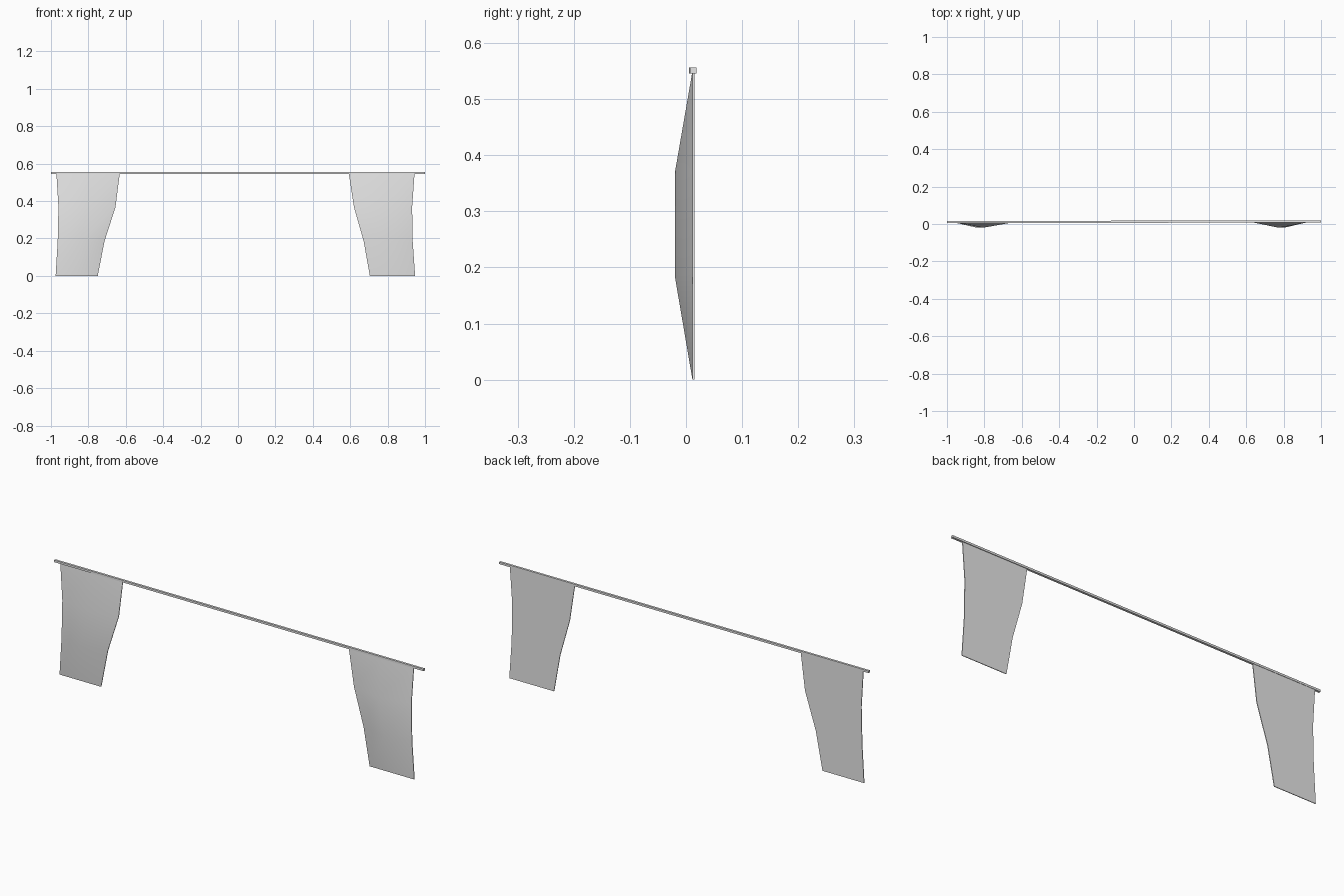
import bpy
import bmesh
import math

cube = bpy.data.objects.get("Cube")
if cube:
    bpy.data.objects.remove(cube, do_unlink=True)


def make_material(name, color):
    mat = bpy.data.materials.new(name)
    mat.use_nodes = True
    mat.diffuse_color = color
    mat.node_tree.nodes["Principled BSDF"].inputs["Base Color"].default_value = color
    return mat


grey = make_material("light grey", (0.8, 0.8, 0.8, 1))

BACK, EDGE, BULGE = 0.015, 0.0115, -0.02
HEIGHTS = (0, 0.185, 0.368, 0.55)


def make_curtain(name, spans):
    """Flat-backed cloth panel whose middle swells towards the front."""
    bm = bmesh.new()
    rings = []
    for i, (z, (x0, x1)) in enumerate(zip(HEIGHTS, spans)):
        crest = BULGE if 0 < i < len(spans) - 1 else EDGE
        section = ((x0, BACK), (x0, EDGE), ((x0 + x1) / 2, crest), (x1, EDGE), (x1, BACK))
        rings.append([bm.verts.new((x, y, z)) for x, y in section])
    for low, high in zip(rings, rings[1:]):
        for j in range(len(low)):
            k = (j + 1) % len(low)
            bm.faces.new((low[j], low[k], high[k], high[j]))
    bm.faces.new(rings[0])
    bm.faces.new(rings[-1])
    bmesh.ops.recalc_face_normals(bm, faces=bm.faces)
    mesh = bpy.data.meshes.new(name)
    bm.to_mesh(mesh)
    bm.free()
    mesh.materials.append(grey)
    obj = bpy.data.objects.new(name, mesh)
    bpy.context.collection.objects.link(obj)
    bpy.ops.object.select_all(action="DESELECT")
    obj.select_set(True)
    bpy.context.view_layer.objects.active = obj
    bpy.ops.object.shade_smooth_by_angle(angle=math.radians(35))


# Curtains: left and right outline at each height
make_curtain("right_curtain", ((-0.975, -0.75), (-0.964, -0.714), (-0.96, -0.655), (-0.971, -0.632)))
make_curtain("left_curtain", ((0.705, 0.947), (0.672, 0.934), (0.62, 0.931), (0.592, 0.944)))

# Square rod, turned very slightly
bpy.ops.mesh.primitive_cube_add(size=1, location=(0, 0.012, 0.551), rotation=(0, 0, 0.001))
rod = bpy.context.object
rod.name = "curtain_rod"
rod.scale = (2, 0.011, 0.01)
rod.data.materials.append(grey)
